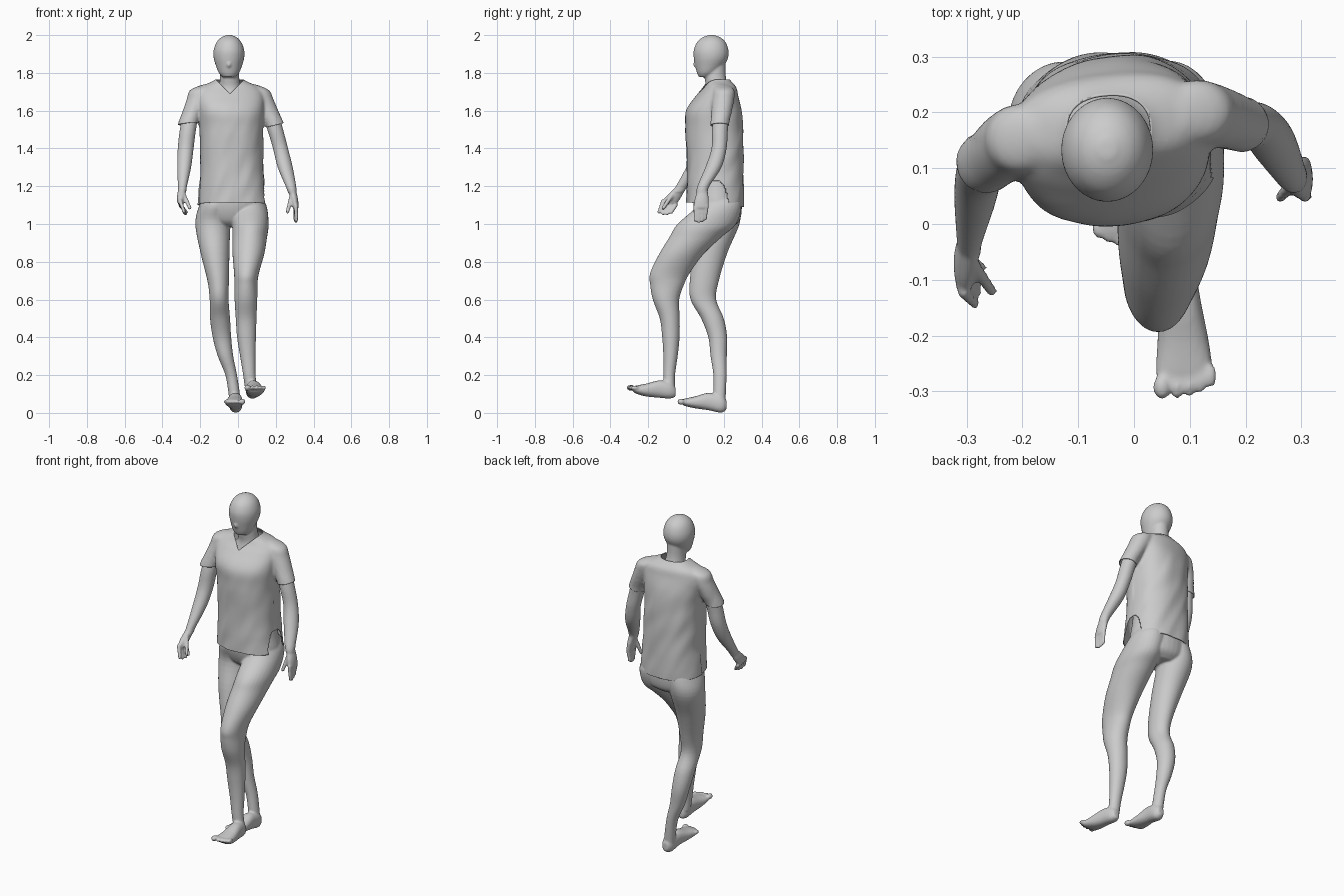
import bpy, bmesh, math
from mathutils import Vector, noise


def catmull(rows, steps):
    """Smoothly resample section rows (x, y, z, half-width, half-depth, turn)."""
    rows = [tuple(r) + (0,) * (6 - len(r)) for r in rows]
    out = []
    for i in range(len(rows) - 1):
        p0, p1, p2 = rows[max(i - 1, 0)], rows[i], rows[i + 1]
        p3 = rows[min(i + 2, len(rows) - 1)]
        for s in range(steps):
            t = s / steps
            out.append([0.5 * (2 * b + (c - a) * t + (2 * a - 5 * b + 4 * c - d) * t * t
                               + (3 * b - a - 3 * c + d) * t ** 3)
                        for a, b, c, d in zip(p0, p1, p2, p3)])
    return out + [list(rows[-1])]


def loft(bm, rows, axis='z', power=2.0, sides=32, steps=5):
    """Closed skin over superellipse sections lying across the z or y axis."""
    rings = []
    for x, y, z, a, b, rot in catmull(rows, steps):
        ring = []
        for k in range(sides):
            t = 2 * math.pi * k / sides
            c, s = math.cos(t), math.sin(t)
            u = a * math.copysign(abs(c) ** (2 / power), c)
            v = b * math.copysign(abs(s) ** (2 / power), s)
            u, v = u * math.cos(rot) - v * math.sin(rot), u * math.sin(rot) + v * math.cos(rot)
            ring.append(bm.verts.new((x + u, y + v, z) if axis == 'z' else (x + u, y, z + v)))
        rings.append(ring)
    for r0, r1 in zip(rings, rings[1:]):
        for k in range(sides):
            j = (k + 1) % sides
            bm.faces.new((r0[k], r0[j], r1[j], r1[k]))
    bm.faces.new(rings[0])
    bm.faces.new(rings[-1])


def ball(bm, centre, size):
    for v in bmesh.ops.create_uvsphere(bm, u_segments=16, v_segments=10, radius=1)['verts']:
        v.co = Vector(centre) + Vector([a * b for a, b in zip(v.co, size)])


def finger(bm, a, b, r):
    """Slightly bent finger made of overlapping balls."""
    a, b = Vector(a), Vector(b)
    for i in range(11):
        t = i / 10
        ball(bm, a.lerp(b, t), [r * (1 - 0.2 * t)] * 3)


def fuse(name, bm, voxel, smooth):
    """Melt overlapping parts into one skin."""
    bmesh.ops.recalc_face_normals(bm, faces=bm.faces)
    me = bpy.data.meshes.new(name)
    bm.to_mesh(me)
    bm.free()
    ob = bpy.data.objects.new(name, me)
    bpy.context.collection.objects.link(ob)
    m = ob.modifiers.new("Remesh", 'REMESH')
    m.mode = 'VOXEL'
    m.voxel_size = voxel
    m = ob.modifiers.new("Smooth", 'SMOOTH')
    m.factor, m.iterations = 0.5, smooth
    dg = bpy.context.evaluated_depsgraph_get()
    ob.data = bpy.data.meshes.new_from_object(ob.evaluated_get(dg))
    ob.modifiers.clear()
    ob.data.shade_smooth()
    return ob


# ---------- body ----------
bm = bmesh.new()
# head and nose
loft(bm, [(-.048, .135, 2.0, .014, .016), (-.048, .135, 1.986, .044, .050),
          (-.048, .134, 1.96, .067, .077), (-.048, .133, 1.92, .081, .092),
          (-.048, .132, 1.88, .081, .091), (-.048, .125, 1.84, .070, .077),
          (-.048, .112, 1.80, .054, .054), (-.048, .10, 1.778, .034, .032)])
ball(bm, (-.048, .052, 1.845), (.012, .014, .018))
# neck, trunk and pelvis
loft(bm, [(-.046, .16, 1.86, .05, .05), (-.045, .155, 1.78, .051, .056),
          (-.042, .165, 1.72, .062, .06), (-.04, .165, 1.64, .11, .08),
          (-.035, .16, 1.4, .13, .11), (-.03, .165, 1.2, .155, .12),
          (-.03, .168, 1.1, .172, .128), (-.03, .175, 1.02, .15, .11),
          (-.035, .175, .985, .08, .07)])
# standing leg
loft(bm, [(-.10, .17, 1.18, .06, .09), (-.117, .17, 1.1, .087, .118),
          (-.133, .178, 1.0, .093, .105), (-.122, .13, .85, .077, .09),
          (-.105, .097, .7, .057, .077), (-.10, .092, .6, .05, .068),
          (-.095, .14, .5, .053, .06), (-.085, .168, .4, .049, .05),
          (-.066, .173, .3, .041, .043), (-.036, .18, .2, .031, .035),
          (-.02, .178, .1, .03, .033), (-.015, .178, .04, .03, .03)])
# stepping leg
loft(bm, [(.04, .17, 1.18, .06, .09), (.06, .178, 1.1, .09, .115),
          (.066, .11, 1.0, .096, .155), (.062, .05, .93, .092, .138),
          (.055, -.025, .84, .084, .118), (.045, -.085, .74, .066, .105),
          (.042, -.1, .68, .061, .09), (.042, -.106, .6, .06, .07),
          (.043, -.086, .5, .055, .053), (.045, -.08, .4, .05, .046),
          (.052, -.082, .3, .041, .038), (.06, -.089, .2, .033, .031),
          (.07, -.088, .13, .033, .03)])
# feet
loft(bm, [(-.012, .215, .042, .018, .024), (-.012, .185, .046, .034, .045),
          (-.014, .12, .06, .037, .046), (-.018, .05, .056, .045, .032),
          (-.02, 0, .056, .05, .021), (-.02, -.018, .058, .046, .014)], 'y', 2.3)
loft(bm, [(.076, -.055, .11, .018, .024), (.076, -.085, .119, .034, .043),
          (.082, -.14, .126, .038, .046), (.088, -.21, .121, .046, .034),
          (.09, -.262, .123, .051, .022), (.09, -.28, .127, .047, .014)], 'y', 2.3)
# toes, big toe on the inner side
for i in range(5):
    r = (.016, .012, .012, .011, .011)[i]
    y = (-.026, -.026, -.022, -.015, -.006)[i]
    step = (0, .027, .049, .069, .087)[i]
    ball(bm, (.025 - step - .002, y, .059), (r, .02, r))
    ball(bm, (.05 + step, y - .266, .133), (r, .022, r))
# arms
loft(bm, [(-.20, .15, 1.69, .04, .045), (-.245, .13, 1.6, .042, .045),
          (-.265, .108, 1.5, .043, .046), (-.277, .09, 1.4, .042, .045),
          (-.285, .045, 1.3, .037, .044), (-.294, -.022, 1.2, .024, .032),
          (-.295, -.042, 1.17, .022, .034)])
loft(bm, [(.11, .2, 1.69, .04, .045), (.165, .188, 1.6, .043, .044),
          (.197, .18, 1.5, .042, .042), (.225, .175, 1.4, .04, .04),
          (.25, .145, 1.3, .04, .043), (.28, .092, 1.2, .028, .032),
          (.288, .085, 1.165, .023, .03)])
# palms
loft(bm, [(-.295, -.035, 1.185, .021, .03), (-.302, -.065, 1.145, .021, .042),
          (-.305, -.09, 1.11, .016, .044)])
loft(bm, [(.287, .087, 1.175, .021, .028), (.298, .083, 1.13, .02, .038),
          (.305, .08, 1.085, .016, .04)])
# fingers and thumbs
for i in range(4):
    t = i / 3
    d = (.006, 0, .003, .014)[i]
    finger(bm, (-.305, -.122 + .068 * t, 1.12 - .02 * t),
           (-.285 + .004 * i, -.143 + .065 * t, 1.058 + d - .01 * t), .0115)
    finger(bm, (.306, .05 + .06 * t, 1.095), (.31 - .003 * i, .05 + .052 * t, 1.014 + d), .0115)
finger(bm, (-.29, -.07, 1.16), (-.255, -.12, 1.085), .0125)
finger(bm, (.282, .07, 1.14), (.262, .048, 1.065), .0125)
fuse("body", bm, .006, 3)

# ---------- shirt ----------
bm = bmesh.new()
loft(bm, [(-.045, .165, 1.785, .058, .055, .05), (-.045, .172, 1.758, .085, .065, .08),
          (-.045, .178, 1.725, .155, .085, .12), (-.045, .165, 1.68, .182, .108, .13),
          (-.04, .147, 1.6, .176, .145, .13), (-.035, .15, 1.5, .167, .15, .1),
          (-.034, .154, 1.3, .168, .15, .06), (-.03, .154, 1.2, .175, .15, .02),
          (-.029, .154, 1.1, .184, .152), (-.029, .154, 1.03, .184, .152)], power=2.35, sides=48)
loft(bm, [(-.15, .165, 1.74, .03, .03), (-.195, .155, 1.71, .058, .058),
          (-.215, .148, 1.66, .057, .063), (-.243, .128, 1.59, .053, .06),
          (-.265, .11, 1.53, .051, .056), (-.28, .1, 1.45, .05, .055)])
loft(bm, [(.06, .19, 1.74, .03, .03), (.105, .2, 1.71, .058, .055),
          (.128, .197, 1.66, .06, .058), (.163, .188, 1.59, .054, .054),
          (.192, .178, 1.53, .051, .05), (.22, .175, 1.45, .05, .05)])
shirt = fuse("shirt", bm, .008, 6)

bm = bmesh.new()
bm.from_mesh(shirt.data)


def cut(co, no, keep, clear):
    faces = [f for f in bm.faces if keep(f.calc_center_median())]
    geom = faces + list({e for f in faces for e in f.edges}) + list({v for f in faces for v in f.verts})
    bmesh.ops.bisect_plane(bm, geom=geom, plane_co=co, plane_no=no, clear_outer=clear)


# hem and sleeve openings
cut((0, 0, 1.115), (0, -.08, -1), lambda c: c.z < 1.2, True)
cut((-.265, .11, 1.53), (.1, -.1, -1), lambda c: c.x < -.213 and c.z < 1.56, True)
cut((.192, .178, 1.522), (.25, 0, -1), lambda c: c.x > .142 and c.z < 1.56, True)
# V neck
near = lambda c: abs(c.x + .042) < .1 and c.z > 1.66
for s in (-1, 1):
    cut((-.042, 0, 1.69), (-s, 0, 1), near, False)
cut((0, 0, 1.765), (0, 0, 1), near, False)
cut((0, .15, 0), (0, 1, 0), near, False)


def open_neck(c):
    if c.z > 1.765:
        return True
    return near(c) and c.y < .15 and c.z > 1.69 + abs(c.x + .042)


bmesh.ops.delete(bm, geom=[f for f in bm.faces if open_neck(f.calc_center_median())], context='FACES')
# soft cloth folds
bm.normal_update()
for v in bm.verts:
    p = v.co
    amount = .006 * min(1, max(0, (1.68 - p.z) * 5))
    lean = .5 * p.z if p.y > .15 else -.35 * p.z
    n = noise.noise(Vector(((p.x + lean) * 16, p.y * 9, p.z * 5)))
    v.co = p + v.normal * amount * n
bm.to_mesh(shirt.data)
bm.free()
m = shirt.modifiers.new("Thickness", 'SOLIDIFY')
m.thickness = .004
m.offset = -1
shirt.data.shade_smooth()
